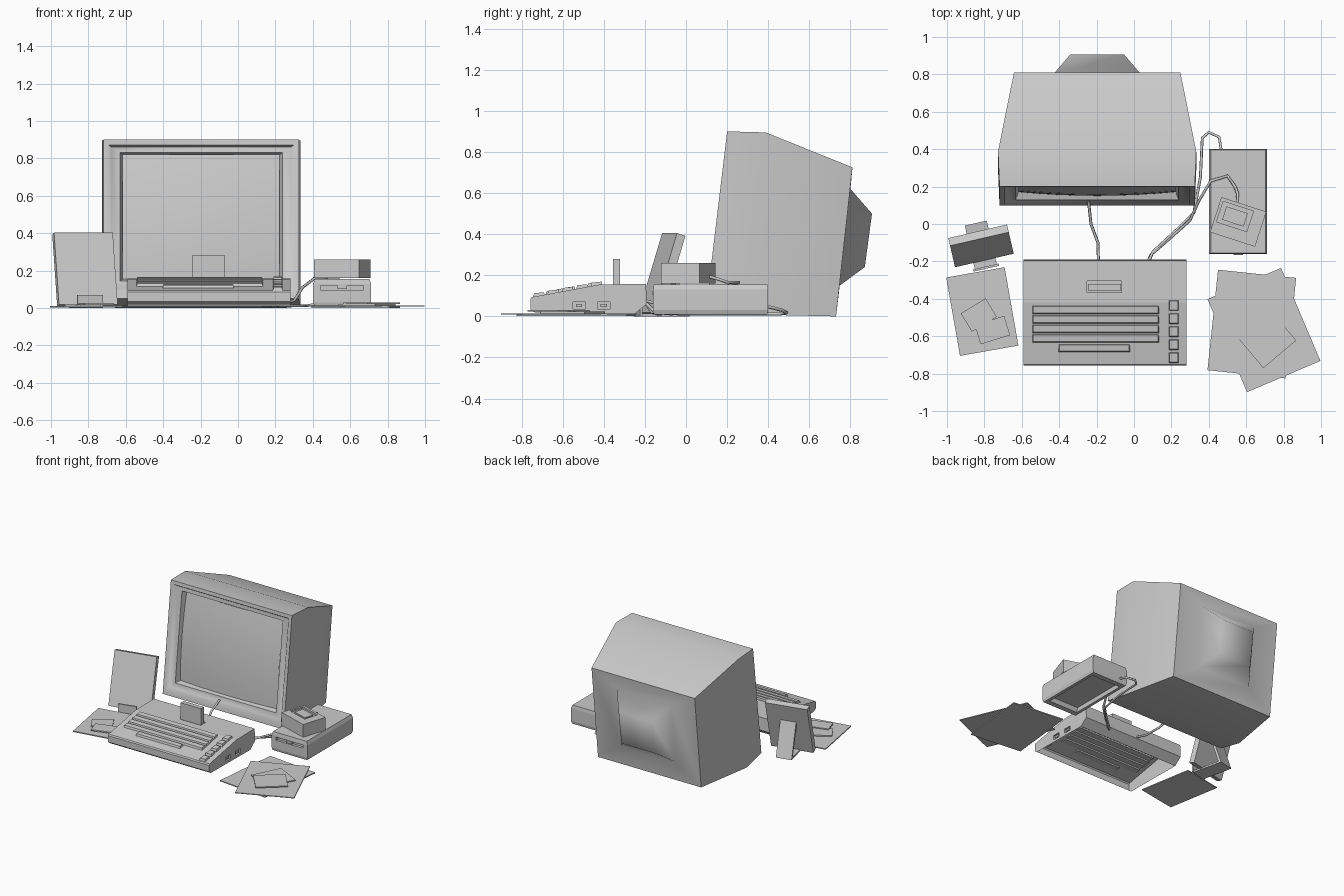
import bpy, bmesh, math
from mathutils import Matrix, Vector

if "Cube" in bpy.data.objects:
    bpy.data.objects.remove(bpy.data.objects["Cube"])

GREY = bpy.data.materials.new("light_grey")
GREY.diffuse_color = (0.6, 0.6, 0.6, 1)
GREY.use_nodes = True
GREY.node_tree.nodes["Principled BSDF"].inputs["Base Color"].default_value = GREY.diffuse_color


def add(name, bm, smooth=0):
    bmesh.ops.recalc_face_normals(bm, faces=bm.faces)
    me = bpy.data.meshes.new(name)
    bm.to_mesh(me)
    bm.free()
    me.materials.append(GREY)
    if smooth:
        for p in me.polygons:
            p.use_smooth = True
        me.set_sharp_from_angle(angle=math.radians(smooth))
    ob = bpy.data.objects.new(name, me)
    bpy.context.collection.objects.link(ob)
    return ob


def loft(name, rings, caps=(True, True), smooth=0):
    bm = bmesh.new()
    vs = [[bm.verts.new(p) for p in r] for r in rings]
    n = len(rings[0])
    for a, b in zip(vs, vs[1:]):
        for i in range(n):
            j = (i + 1) % n
            bm.faces.new((a[i], a[j], b[j], b[i]))
    if caps[0]:
        bm.faces.new(vs[0])
    if caps[1]:
        bm.faces.new(vs[-1])
    return add(name, bm, smooth)


def box(name, loc, size, rz=0):
    bm = bmesh.new()
    m = Matrix.Translation(loc) @ Matrix.Rotation(math.radians(rz), 4, 'Z') @ Matrix.Diagonal((*size, 1))
    bmesh.ops.create_cube(bm, size=1, matrix=m)
    return add(name, bm)


def cut(ob, loc, size, rz=0):
    c = box(ob.name + "_cutter", loc, size, rz)
    c.hide_render = True
    c.hide_viewport = True
    mod = ob.modifiers.new("cut", 'BOOLEAN')
    mod.object = c
    mod.solver = 'EXACT'


def cable(name, pts, r=0.008):
    cu = bpy.data.curves.new(name, 'CURVE')
    cu.dimensions = '3D'
    cu.bevel_depth = r
    cu.bevel_resolution = 1
    cu.use_fill_caps = True
    sp = cu.splines.new('POLY')
    sp.points.add(len(pts) - 1)
    for p, co in zip(sp.points, pts):
        p.co = (*co, 1)
    cu.materials.append(GREY)
    bpy.context.collection.objects.link(bpy.data.objects.new(name, cu))


# Monitor: rings from the rear hump to the recessed screen opening
CX = -0.197


def ring(hw, low, high):
    return [(CX - hw, *low), (CX + hw, *low), (CX + hw, *high), (CX - hw, *high)]


def front(z, depth):
    return (0.10 + 0.12 * (z - 0.065) + depth, z)


loft("monitor_case", [
    ring(0.145, (0.87, 0.24), (0.905, 0.50)),
    ring(0.235, (0.748, 0.15), (0.80, 0.62)),
    ring(0.445, (0.73, 0.0), (0.81, 0.725)),
    ring(0.53, (0.29, 0.01), (0.388, 0.895)),
    ring(0.522, front(0.05, 0), front(0.90, 0)),
    ring(0.495, front(0.09, 0), front(0.872, 0)),
    ring(0.48, front(0.105, 0.02), front(0.86, 0.02)),
    ring(0.435, front(0.145, 0.02), front(0.832, 0.02)),
    ring(0.42, front(0.155, 0.06), front(0.82, 0.06)),
], caps=(True, False), smooth=56)

# Bulging screen
bm = bmesh.new()
bmesh.ops.create_grid(bm, x_segments=8, y_segments=8, size=1)
for v in bm.verts:
    u, w = v.co.x, v.co.y
    z = 0.4875 + 0.3325 * w
    y, z = front(z, 0.06 - 0.04 * (1 - (u * u + w * w) / 2))
    v.co = (CX + 0.42 * u, y, z)
screen = add("screen", bm, 60)
if sum(p.normal.y for p in screen.data.polygons) > 0:
    screen.data.flip_normals()

# Computer with built-in keyboard: a shell that is hollow underneath
prof = [(-0.757, 0.035), (-0.735, 0.018), (-0.25, 0.012), (-0.19, 0.06),
        (-0.195, 0.158), (-0.42, 0.155), (-0.75, 0.094), (-0.757, 0.085)]
comp = loft("computer_case", [[(x, y, z) for y, z in prof] for x in (-0.59, 0.28)])
cut(comp, (-0.158, -0.335, 0.16), (0.184, 0.06, 0.06))
for y in (-0.52, -0.40):
    cut(comp, (0.28, y, 0.053), (0.03, 0.06, 0.034))
    box("port_plug", (0.272, y, 0.053), (0.012, 0.03, 0.016))
bm = bmesh.new()
bm.from_mesh(comp.data)
bm.normal_update()
bmesh.ops.delete(bm, geom=[f for f in bm.faces if f.normal.z < -0.9], context='FACES')
bm.to_mesh(comp.data)
bm.free()
box("cartridge", (-0.158, -0.338, 0.205), (0.175, 0.036, 0.15))


def slope(y):
    return 0.155 + (y + 0.42) * 0.185


def key(name, x0, x1, y, d):
    z = slope(y)
    h, t = d / 2, d / 2 - 0.006
    loft(name, [[(x0, y - h, z - 0.01), (x1, y - h, z - 0.01), (x1, y + h, z - 0.01), (x0, y + h, z - 0.01)],
                [(x0 + .006, y - t, z + .012), (x1 - .006, y - t, z + .012),
                 (x1 - .006, y + t, z + .017), (x0 + .006, y + t, z + .017)]])


for i in range(4):
    key("key_row", -0.545, 0.135, -0.458 - 0.051 * i, 0.048)
for i in range(5):
    key("function_key", 0.185, 0.24, -0.435 - 0.07 * i, 0.06)
key("space_bar", -0.405, -0.02, -0.663, 0.044)


# Disk drive with recessed underside, front slot and lever
def rect(dx, dy, z):
    return [(0.557 + a * dx, 0.12 + b * dy, z) for a, b in ((-1, -1), (1, -1), (1, 1), (-1, 1))]


drive = loft("disk_drive", [rect(0.12, 0.22, 0.04), rect(0.125, 0.235, 0.01), rect(0.148, 0.275, 0.01),
                            rect(0.155, 0.28, 0.03), rect(0.155, 0.28, 0.13), rect(0.145, 0.276, 0.156)])
cut(drive, (0.557, -0.16, 0.108), (0.23, 0.04, 0.024))
box("drive_lever", (0.557, -0.155, 0.112), (0.05, 0.02, 0.018))

# Tape player on the drive
tape = box("tape_player", (0.557, 0.011, 0.21), (0.253, 0.197, 0.10), -18)
cut(tape, (0.54, 0.04, 0.262), (0.17, 0.115, 0.03), -18)
box("tape_window", (0.54, 0.04, 0.25), (0.12, 0.075, 0.012), -18)

# Cables
cable("monitor_cable", [(-0.19, -0.21, 0.08), (-0.193, -0.1, 0.05), (-0.23, 0.0, 0.08), (-0.243, 0.12, 0.12)])
cable("drive_cable", [(0.08, -0.20, 0.07), (0.10, -0.15, 0.02), (0.23, -0.03, 0.012), (0.32, 0.06, 0.012),
                      (0.355, 0.25, 0.012), (0.365, 0.46, 0.012), (0.40, 0.49, 0.018), (0.455, 0.465, 0.03),
                      (0.467, 0.39, 0.05)])
cable("tape_cable", [(0.075, -0.20, 0.07), (0.09, -0.165, 0.02), (0.20, -0.07, 0.012), (0.30, 0.02, 0.04),
                     (0.345, 0.12, 0.11), (0.41, 0.23, 0.16), (0.50, 0.257, 0.165), (0.54, 0.20, 0.166),
                     (0.555, 0.16, 0.18), (0.55, 0.09, 0.20)])

# Leaning panel on its stand
M = Matrix.Translation((-0.80, -0.195, 0)) @ Matrix.Rotation(math.radians(13), 4, 'Z')


def stand_part(name, w, pts):
    loft(name, [[M @ Vector((x, y, z)) for y, z in pts] for x in (-w / 2, w / 2)])


stand_part("panel", 0.322, [(0, 0.018), (0.118, 0.405), (0.16, 0.392), (0.043, 0.005)])
stand_part("stand_leg", 0.12, [(0.10, 0.26), (0.12, 0.26), (0.205, 0.0), (0.185, 0.0)])
stand_part("stand_base", 0.12, [(-0.045, 0.0), (-0.045, 0.014), (0.19, 0.014), (0.19, 0.0)])
stand_part("stand_lip", 0.14, [(-0.045, 0.0), (-0.045, 0.07), (-0.033, 0.07), (-0.033, 0.0)])

# Loose sheets and small cards on the desk
for name, x, y, w, d, z, h, r in [
    ("left_sheet", -0.811, -0.468, 0.317, 0.425, 0.006, 0.008, 10),
    ("left_card_a", -0.83, -0.487, 0.155, 0.115, 0.014, 0.01, 31),
    ("left_card_b", -0.757, -0.567, 0.165, 0.108, 0.022, 0.01, 17),
    ("right_sheet_a", 0.63, -0.535, 0.42, 0.54, 0.005, 0.008, -6),
    ("right_sheet_b", 0.695, -0.567, 0.427, 0.54, 0.012, 0.006, 23),
    ("right_card_a", 0.69, -0.55, 0.22, 0.24, 0.019, 0.008, -27),
    ("right_card_b", 0.715, -0.62, 0.20, 0.23, 0.027, 0.008, -50),
]:
    box(name, (x, y, z), (w, d, h), r)
